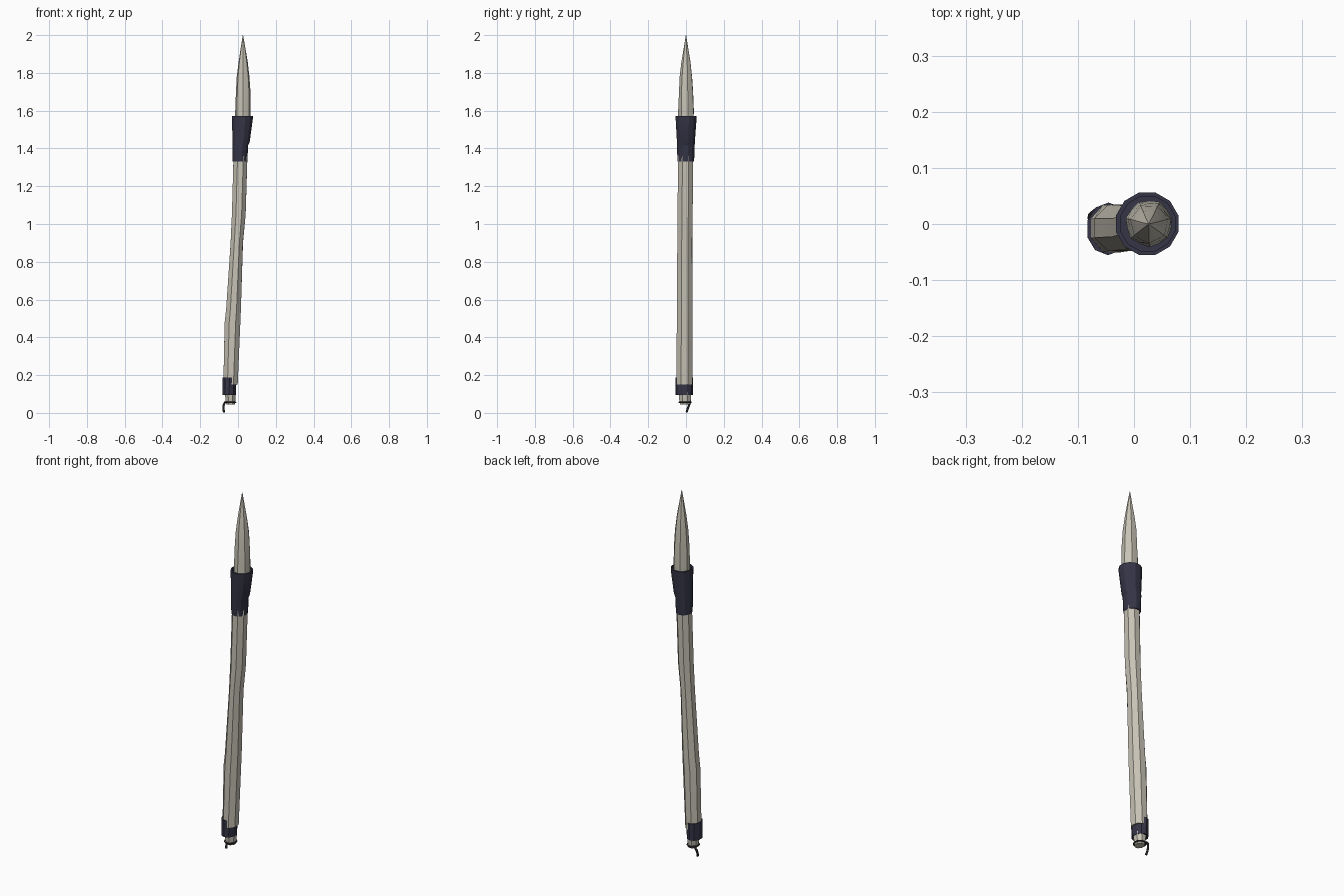
import bpy, bmesh, math, random

if "Cube" in bpy.data.objects:
    bpy.data.objects.remove(bpy.data.objects["Cube"])
random.seed(4)

def material(name, rgb):
    m = bpy.data.materials.new(name)
    m.diffuse_color = (*rgb, 1)
    m.use_nodes = True
    m.node_tree.nodes["Principled BSDF"].inputs["Base Color"].default_value = m.diffuse_color
    return m

CREAM = material("pale wood", (0.57, 0.54, 0.46))
NAVY = material("dark navy", (0.035, 0.035, 0.062))
CORD = material("black cord", (0.02, 0.02, 0.025))

def loft(name, rings, sides, mat, groove=0.0, jitter=0.0, angle=25):
    """Rings are (z, x_min, x_max, y_min, y_max); a flat-sided tube runs through them."""
    bm = bmesh.new()
    stretch = 1 / math.cos(math.pi / sides)
    loops = []
    for z, x0, x1, y0, y1 in rings:
        loop = []
        for i in range(sides):
            a = 2 * math.pi * (i + 0.5) / sides
            r = stretch * (1 - groove * (i % 2)) * (1 + random.uniform(-jitter, jitter))
            loop.append(bm.verts.new(((x0 + x1) / 2 + (x1 - x0) / 2 * r * math.cos(a),
                                      (y0 + y1) / 2 + (y1 - y0) / 2 * r * math.sin(a), z)))
        loops.append(loop)
    for lo, hi in zip(loops, loops[1:]):
        for i in range(sides):
            j = (i + 1) % sides
            bm.faces.new((lo[i], lo[j], hi[j], hi[i]))
    bm.faces.new(loops[0][::-1])
    bm.faces.new(loops[-1])
    me = bpy.data.meshes.new(name)
    bm.to_mesh(me)
    bm.free()
    me.materials.append(mat)
    ob = bpy.data.objects.new(name, me)
    bpy.context.collection.objects.link(ob)
    bpy.ops.object.select_all(action='DESELECT')
    ob.select_set(True)
    bpy.context.view_layer.objects.active = ob
    bpy.ops.object.shade_smooth_by_angle(angle=math.radians(angle))
    return ob

def cord(name, points, radius, cyclic=False):
    cu = bpy.data.curves.new(name, 'CURVE')
    cu.dimensions = '3D'
    cu.bevel_depth = radius
    cu.bevel_resolution = 1
    cu.use_fill_caps = True
    sp = cu.splines.new('POLY')
    sp.points.add(len(points) - 1)
    for p, co in zip(sp.points, points):
        p.co = (*co, 1)
    sp.use_cyclic_u = cyclic
    cu.materials.append(CORD)
    bpy.context.collection.objects.link(bpy.data.objects.new(name, cu))

# Handle: slightly crooked eight-sided stick
loft("handle", [
    (0.15, -0.078, -0.002, -0.050, 0.034),
    (0.48, -0.071, 0.012, -0.049, 0.034),
    (0.55, -0.063, 0.015, -0.048, 0.034),
    (0.90, -0.039, 0.026, -0.046, 0.033),
    (1.05, -0.032, 0.040, -0.044, 0.035),
    (1.36, -0.024, 0.050, -0.042, 0.037)], 8, CREAM, jitter=0.015)

# Ferrule: flared collar with a hollow lip
loft("ferrule", [
    (1.33, -0.028, 0.050, -0.045, 0.043),
    (1.415, -0.029, 0.053, -0.048, 0.046),
    (1.435, -0.029, 0.062, -0.048, 0.047),
    (1.56, -0.032, 0.079, -0.055, 0.056),
    (1.573, -0.032, 0.079, -0.055, 0.056),
    (1.573, -0.024, 0.073, -0.048, 0.049),
    (1.54, -0.024, 0.073, -0.048, 0.049)], 12, NAVY, angle=20)

# Bristles: grooved bundle drawn to a point
loft("bristles", [
    (1.50, -0.014, 0.066, -0.039, 0.041),
    (1.60, -0.014, 0.068, -0.040, 0.042),
    (1.70, -0.010, 0.065, -0.037, 0.038),
    (1.78, -0.006, 0.060, -0.032, 0.034),
    (1.86, 0.003, 0.051, -0.023, 0.024),
    (1.93, 0.014, 0.039, -0.012, 0.012),
    (2.00, 0.025, 0.027, -0.001, 0.001)], 14, CREAM, groove=0.06, jitter=0.03)

# Bottom band and end plug
loft("bottom_band", [
    (0.095, -0.083, -0.011, -0.053, 0.034),
    (0.188, -0.083, -0.008, -0.053, 0.036)], 10, NAVY)
loft("end_plug", [
    (0.045, -0.062, -0.016, -0.031, 0.021),
    (0.070, -0.066, -0.014, -0.036, 0.026),
    (0.110, -0.070, -0.012, -0.038, 0.028)], 8, CREAM)

# Hanging cord: loop round the plug with a loose tail
cord("cord_loop", [(-0.041 + 0.029 * math.cos(a), -0.005 + 0.031 * math.sin(a), 0.056)
                   for a in (2 * math.pi * i / 16 for i in range(16))], 0.004, True)
cord("cord_tail", [(-0.058, 0.022, 0.060), (-0.070, 0.021, 0.055), (-0.076, 0.016, 0.040),
                   (-0.077, 0.009, 0.022), (-0.074, 0.003, 0.003)], 0.006)
